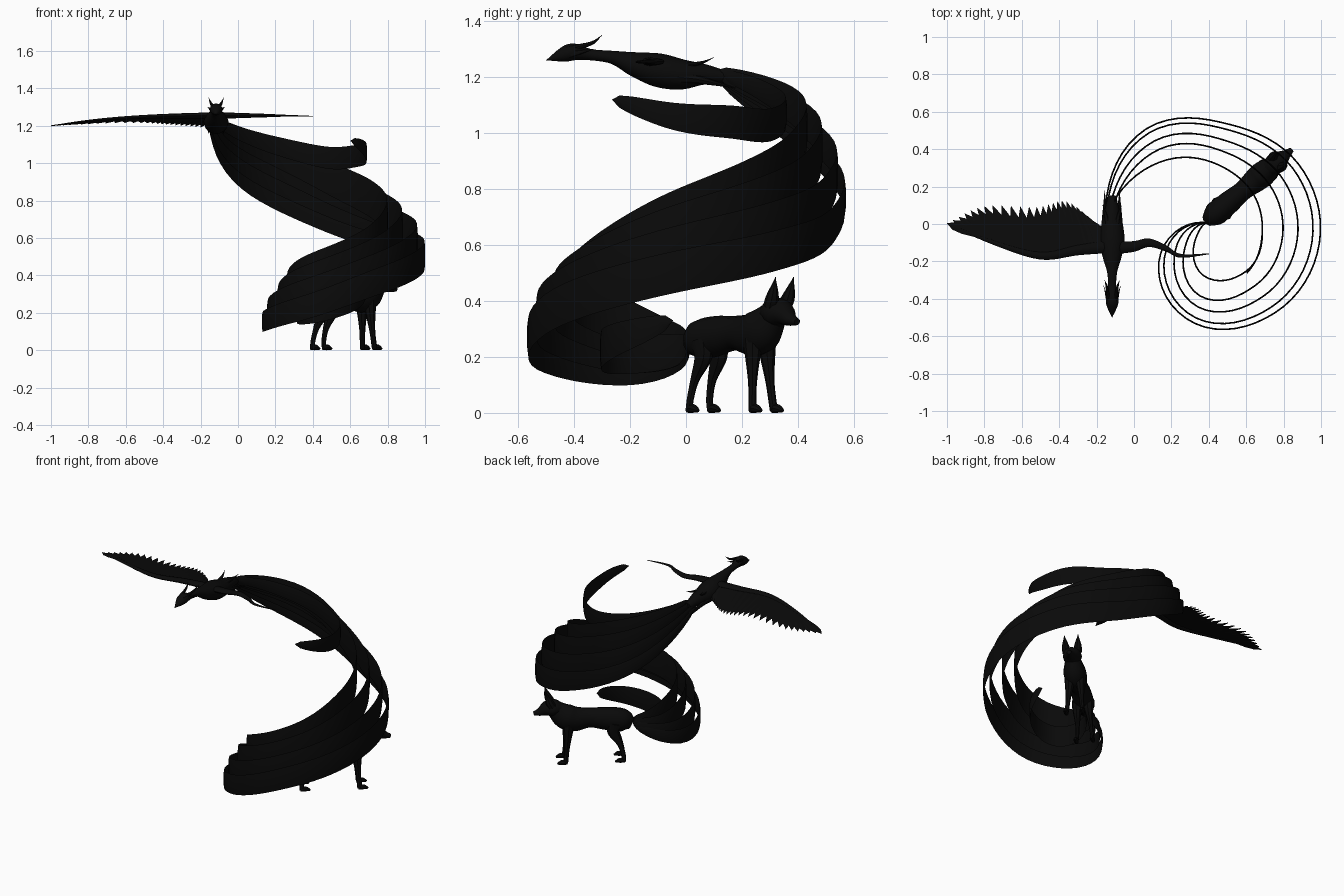
import bpy, bmesh, math
from mathutils import Vector

old_cube = bpy.data.objects.get("Cube")
if old_cube:
    bpy.data.objects.remove(old_cube, do_unlink=True)

COLOUR = (.003, .003, .003, 1)
black = bpy.data.materials.new("soft_black")
black.use_nodes = True
black.diffuse_color = COLOUR
black.node_tree.nodes["Principled BSDF"].inputs["Base Color"].default_value = COLOUR

BACK, UP = Vector((0, 1, 0)), Vector((0, 0, 1))


def spline(keys, steps):
    """Smooth curve through keys of any dimension."""
    knots = [Vector(key) for key in keys]
    first = knots[0] * 2 - knots[1]
    last = knots[-1] * 2 - knots[-2]
    knots = [first, *knots, last]
    points = []
    for before, start, end, after in zip(knots, knots[1:], knots[2:], knots[3:]):
        leave, arrive = (end - before) / 2, (after - start) / 2
        for step in range(steps):
            t = step / steps
            ease = t * t * (3 - 2 * t)
            points.append(start.lerp(end, ease) + leave * (t * (1 - t) ** 2)
                          - arrive * (t * t * (1 - t)))
    points.append(knots[-2])
    return points


def loft(name, sections, reference, sides=12):
    """Skin oval sections: (centre, radius along reference, other radius)."""
    bm = bmesh.new()
    rings = []
    for index, (centre, wide, thin) in enumerate(sections):
        following = sections[min(index + 1, len(sections) - 1)][0]
        previous = sections[max(index - 1, 0)][0]
        normal = (following - previous).cross(reference).normalized()
        ring = []
        for side in range(sides):
            angle = math.tau * side / sides
            offset = reference * (max(wide, .001) * math.cos(angle))
            offset += normal * (max(thin, .001) * math.sin(angle))
            ring.append(bm.verts.new(centre + offset))
        rings.append(ring)
    for ring, following in zip(rings, rings[1:]):
        for side in range(sides):
            bm.faces.new((ring[side - 1], ring[side], following[side], following[side - 1]))
    bm.faces.new(rings[0])
    bm.faces.new(rings[-1])
    bmesh.ops.recalc_face_normals(bm, faces=bm.faces)
    mesh = bpy.data.meshes.new(name)
    bm.to_mesh(mesh)
    bm.free()
    mesh.materials.append(black)
    part = bpy.data.objects.new(name, mesh)
    bpy.context.collection.objects.link(part)
    bpy.ops.object.select_all(action='DESELECT')
    part.select_set(True)
    bpy.context.view_layer.objects.active = part
    bpy.ops.object.shade_smooth_by_angle(angle=math.radians(40))


# Spiral ribbons: a radius and a height at every eighth of a turn
def ribbon(name, start_angle, half_height, radii, heights):
    points = spline(list(zip(radii, heights)), 8)
    sections = []
    for index, (radius, height) in enumerate(points):
        fraction = index / (len(points) - 1)
        angle = math.radians(start_angle - 45 * fraction * (len(radii) - 1))
        centre = Vector((.42 + radius * math.cos(angle), radius * math.sin(angle), height))
        swell = max(0, math.sin(math.pi * fraction)) ** .4
        sections.append((centre, half_height * swell, .005))
    loft(name, sections, UP, sides=6)


def blend(outer, inner, fraction):
    return [a + (b - a) * fraction for a, b in zip(outer, inner)]


outer_radii = (.58, .62, .54, .56, .58, .58, .54, .35, .05)
inner_radii = (.54, .49, .39, .37, .38, .4, .39, .17, .03)
outer_heights = (1.2, .88, .68, .58, .49, .37, .22, .15, .22)
inner_heights = (1.22, 1.08, .92, .8, .68, .53, .41, .28, .25)
for label, inward, lift in (("outer", 0, 0), ("second", .2, .4), ("third", .6, .75), ("inner", 1, 1)):
    ribbon(f"{label}_long_ribbon", 170, .075 + .03 * lift,
           blend(outer_radii, inner_radii, inward), blend(outer_heights, inner_heights, lift))
ribbon("upper_short_ribbon", 170, .06, (.55, .42, .31, .27, .27, .32), (1.22, 1.1, 1.03, 1.04, 1.06, 1.12))
ribbon("lower_short_ribbon", -10, .07, (.27, .31, .28, .1, .03), (.33, .26, .21, .22, .25))


class Creature:
    """Places parts by distance forward, height and radius."""

    def __init__(self, origin, heading):
        self.origin = Vector(origin)
        self.forward = Vector((math.cos(heading), math.sin(heading), 0))
        self.left = UP.cross(self.forward)

    def part(self, name, keys, squash=1, spread=(0, 0), sides=12):
        points = spline(keys, 5)
        sections = []
        for index, (distance, height, radius) in enumerate(points):
            fraction = index / (len(points) - 1)
            offset = spread[0] + (spread[1] - spread[0]) * fraction
            centre = self.origin + self.forward * distance + self.left * offset + UP * height
            sections.append((centre, radius * squash, radius))
        loft(name, sections, self.left, sides)

    def pair(self, name, keys, squash, spread, sides=8):
        for label, sign in (("left", 1), ("right", -1)):
            self.part(f"{label}_{name}", keys, squash, [sign * offset for offset in spread], sides)


# Bird with beak, crest, cheek tufts, plumes and trailing legs
bird = Creature((-.117, -.1, 1.2), -math.pi / 2)
bird.part("bird_body", [(.4, .06, 0), (.34, .08, .026), (.3, .09, .03), (.24, .08, .02),
                        (.16, .07, .024), (.08, .045, .045), (0, .025, .06), (-.08, .01, .055),
                        (-.16, .01, .038), (-.25, 0, .02)], 1.1)
bird.pair("crest_plume", [(.33, .1, .01), (.24, .12, .007), (.2, .15, 0)], 1, (.015, .04))
bird.pair("cheek_tuft", [(.32, .08, .015), (.23, .1, 0)], .7, (.02, .045))
bird.pair("rump_plume", [(-.07, .04, .01), (-.15, .05, .006), (-.2, .07, 0)], 1.5, (.02, .05))
bird.pair("bird_leg", [(-.07, 0, .025), (-.15, -.01, .015), (-.28, -.04, 0)], 1, (.035, .04))


# Wings droop toward their tips
def wing_points(outline):
    return [Vector((x, y, 1.255 - .055 * abs(x) ** 3)) for x, y in spline(outline, 6)]


def wing_arm(name, outline):
    points = wing_points(outline)
    sections = []
    for index, point in enumerate(points):
        radius = .034 * (1 - index / len(points)) ** .8
        sections.append((point, radius, radius * .5))
    loft(name, sections, BACK, sides=8)


right_edge = [(-.12, -.12), (-.3, -.14), (-.5, -.17), (-.75, -.1), (-.98, -.005)]
right_roots = [(-.13, -.11), (-.28, -.13), (-.5, -.16), (-.68, -.12), (-.85, -.05)]
right_tips = [(-.2, 0), (-.36, .12), (-.52, .09), (-.8, .095), (-1, .003)]
wing_arm("right_wing_arm", right_edge)
wing_arm("left_wing_arm", [(-.12, -.13), (0, -.12), (.08, -.1), (.17, -.13), (.25, -.17), (.4, -.16)])

# Overlapping feathers along the right wing, hanging lower near the body
roots, tips = wing_points(right_roots), wing_points(right_tips)
for index, (root, tip) in enumerate(zip(roots, tips)):
    tip.z -= .06 * (1 - index / (len(roots) - 1))
    sections = [(root.lerp(tip, reach), width, .003)
                for reach, width in ((0, .02), (.4, .026), (.75, .022), (1, 0))]
    loft(f"right_wing_feather_{index}", sections, (tip - root).cross(UP).normalized(), sides=6)

# Fox body, head, ears, legs and paws
fox = Creature((.43, .05, 0), math.radians(40))
fox.part("fox_body", [(-.05, .24, .04), (0, .26, .072), (.1, .275, .072), (.2, .285, .062),
                      (.29, .28, .078), (.35, .3, .08), (.41, .35, .055)], .85)
fox.part("fox_head", [(.37, .35, .035), (.42, .36, .052), (.46, .355, .045), (.5, .335, .025),
                      (.54, .325, .012)], 1.1)
fox.pair("fox_ear", [(.43, .38, .026), (.45, .42, .022), (.47, .485, 0)], 1, (.033, .042))
fox.pair("fox_hind_leg", [(.05, .26, .05), (.06, .2, .036), (.02, .12, .018),
                          (0, .05, .014), (0, .01, .015)], .8, (.03, .05))
fox.pair("fox_front_leg", [(.33, .27, .04), (.34, .12, .018), (.35, .01, .015)], .9, (.03, .05))
for label, heel in (("hind", -.01), ("front", .34)):
    fox.pair(f"fox_{label}_paw", [(heel, .01, .01), (heel + .03, .016, .016), (heel + .06, .008, .006)],
             1, (.05, .05))
